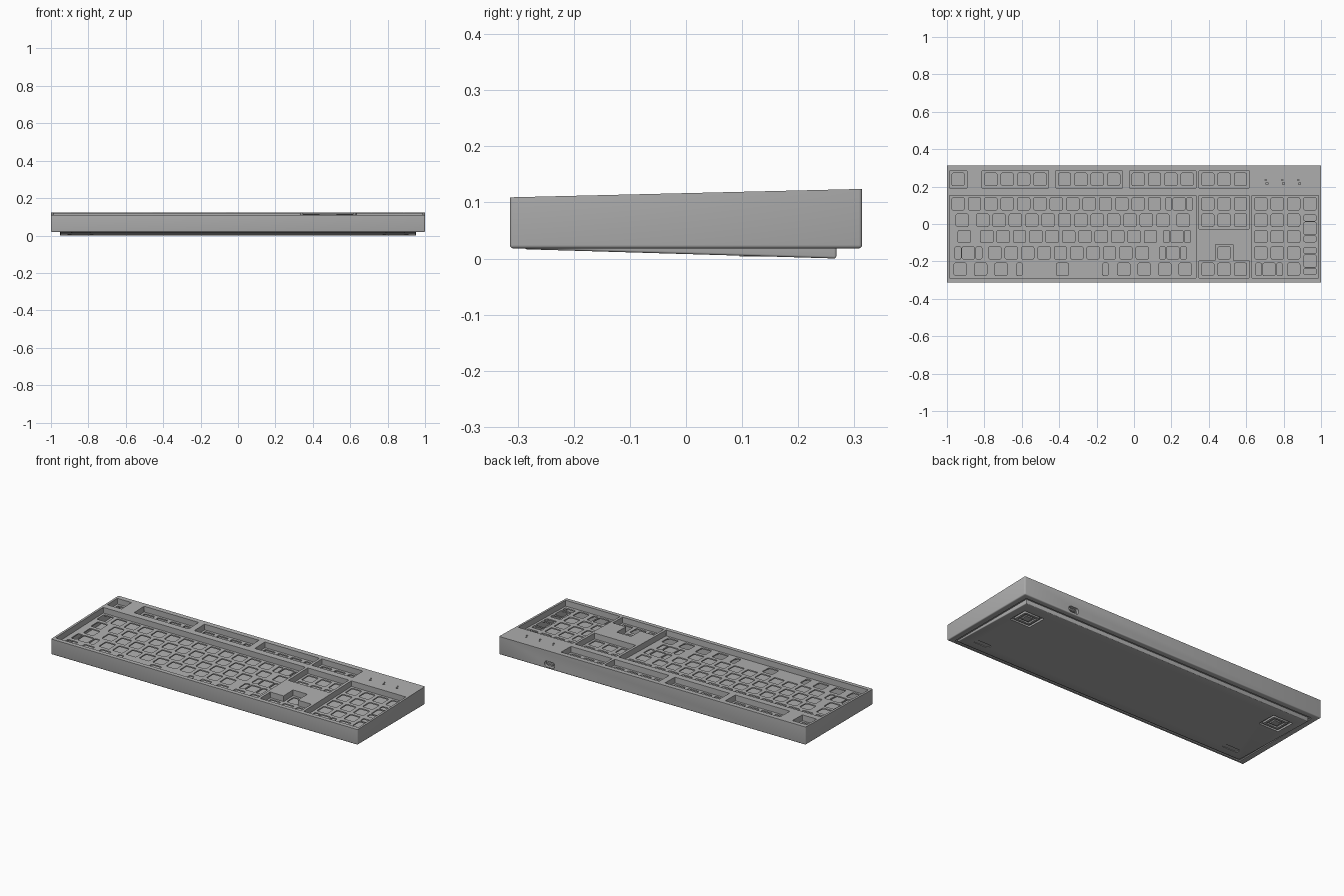
import bpy, bmesh, math
from mathutils import Matrix

default = bpy.data.objects.get("Cube")
if default:
    bpy.data.objects.remove(default, do_unlink=True)

grey = bpy.data.materials.new("matte_grey")
grey.use_nodes = True
grey.diffuse_color = (0.43, 0.43, 0.43, 1)
grey.node_tree.nodes["Principled BSDF"].inputs["Base Color"].default_value = (0.43, 0.43, 0.43, 1)

U = 0.0875                    # key pitch
X0 = -0.984                   # left edge of the key field
TILT = math.atan2(0.015, 0.628)
TOP = Matrix.Translation((0, 0, 0.1165)) @ Matrix.Rotation(TILT, 4, 'X')
DEPTH = 0.034                 # plate level below the rim
ROWS = [0.107 - i * U for i in range(5)]
F_ROW = ROWS[0] + 1.5 * U


def make_object(name, bm, matrix=Matrix()):
    bmesh.ops.transform(bm, matrix=matrix, verts=bm.verts)
    bmesh.ops.recalc_face_normals(bm, faces=bm.faces)
    mesh = bpy.data.meshes.new(name)
    bm.to_mesh(mesh)
    bm.free()
    mesh.materials.append(grey)
    obj = bpy.data.objects.new(name, mesh)
    bpy.context.collection.objects.link(obj)
    return obj


def boxes(name, items, radius=0.0, matrix=Matrix(), axis=2):
    """Boxes (cx, cy, cz, sx, sy, sz), edges along one axis rounded."""
    bm = bmesh.new()
    for cx, cy, cz, sx, sy, sz in items:
        bmesh.ops.create_cube(bm, size=1, matrix=Matrix.Translation((cx, cy, cz))
                              @ Matrix.Diagonal((sx, sy, sz, 1)))
    if radius:
        edges = [e for e in bm.edges
                 if all(abs((e.verts[0].co - e.verts[1].co)[k]) < 1e-5
                        for k in range(3) if k != axis)]
        bmesh.ops.bevel(bm, geom=edges, offset=radius, segments=3,
                        profile=0.5, affect='EDGES')
    return make_object(name, bm, matrix)


def side_prism(name, profile, half_width, bevel):
    """Extrude a y-z outline across x; round every edge below the top."""
    bm = bmesh.new()
    ends = [[bm.verts.new((x, y, z)) for y, z in profile]
            for x in (-half_width, half_width)]
    n = len(profile)
    bm.faces.new(ends[0])
    bm.faces.new(ends[1])
    for i in range(n):
        j = (i + 1) % n
        bm.faces.new((ends[0][i], ends[0][j], ends[1][j], ends[1][i]))
    top = {v for end in ends for v in end[2:]}
    edges = [e for e in bm.edges if not set(e.verts) <= top]
    bmesh.ops.bevel(bm, geom=edges, offset=bevel, segments=3,
                    profile=0.5, affect='EDGES')
    return make_object(name, bm)


def cut(target, cutter):
    mod = target.modifiers.new("cut", 'BOOLEAN')
    mod.operation, mod.solver, mod.object = 'DIFFERENCE', 'EXACT', cutter
    bpy.ops.object.select_all(action='DESELECT')
    bpy.context.view_layer.objects.active = target
    target.select_set(True)
    bpy.ops.object.modifier_apply(modifier=mod.name)
    bpy.data.objects.remove(cutter, do_unlink=True)


def opening(u0, u1, y_top, y_bottom):
    """Rim opening around keys from u0 to u1 pitches."""
    m = 0.006
    return (X0 + (u0 + u1) / 2 * U, (y_top + y_bottom) / 2, 0,
            (u1 - u0) * U + m, y_top - y_bottom + U + m, DEPTH * 2)


# Case shell
case = side_prism("case", [(-0.314, 0.018), (0.314, 0.018), (0.314, 0.124), (-0.314, 0.109)],
                  1.0, 0.006)

# Hollow under the key plate
cut(case, boxes("cavity", [(0, 0, -0.0605, 1.95, 0.57, 0.039)], 0, TOP))

# Rim openings for each key block
blocks = [opening(a, b, F_ROW, F_ROW)
          for a, b in ((0, 1), (2, 6), (6.5, 10.5), (11, 15), (15.25, 18.25))]
blocks += [opening(0, 15, ROWS[0], ROWS[4]), opening(18.5, 22.5, ROWS[0], ROWS[4]),
           opening(15.25, 18.25, ROWS[0], ROWS[1]), opening(15.25, 18.25, ROWS[4], ROWS[4])]
cut(case, boxes("openings", blocks, 0.003, TOP))
cut(case, boxes("arrow_opening", [opening(16.25, 17.25, ROWS[3], ROWS[4])], 0.003, TOP))

# Switch holes: (row y, key centres in pitches)
nav, pad = [15.75, 16.75, 17.75], [19, 20, 21]


def run(start, count):
    return [start + i for i in range(count)]


layout = [
    (F_ROW, [0.5] + run(2.5, 4) + run(7, 4) + run(11.5, 4) + nav),
    (ROWS[0], run(0.5, 13) + [14] + nav + pad + [22]),
    (ROWS[1], [0.75] + run(2, 12) + [14.25] + nav + pad),
    (ROWS[2], [0.875] + run(2.25, 11) + [13.875] + pad),
    (ROWS[3], [1.125] + run(2.75, 10) + [13.625, 16.75] + pad),
    (ROWS[4], [0.625, 1.875, 3.125, 6.875, 10.625, 11.875, 13.125, 14.375]
     + nav + [19.5, 21]),
    ((ROWS[1] + ROWS[2]) / 2, [22]),
    ((ROWS[3] + ROWS[4]) / 2, [22]),
]
HOLE, SLOT, ARM = 0.066, 0.032, 0.056
holes = [(X0 + u * U, y, -DEPTH, HOLE, HOLE, 0.03) for y, keys in layout for u in keys]

# Stabiliser slots beside the wide and tall keys
wide = [(0, 14, ARM), (2, 13.875, ARM), (3, 1.125, ARM), (3, 13.625, ARM),
        (4, 19.5, ARM), (4, 6.875, 0.23)]
for row, u, arm in wide:
    holes += [(X0 + u * U + s * arm, ROWS[row], -DEPTH, SLOT, HOLE, 0.03) for s in (-1, 1)]
for y, keys in layout[-2:]:
    holes += [(X0 + 22 * U, y + s * ARM, -DEPTH, HOLE, SLOT, 0.03) for s in (-1, 1)]
cut(case, boxes("switch_holes", holes, 0.008, TOP))

# Indicator light holes
lights = []
for x in (0.712, 0.8, 0.886):
    lights += [(x, 0.216, 0, 0.011, 0.011, 0.03), (x - 0.008, 0.235, 0, 0.007, 0.007, 0.03)]
cut(case, boxes("light_holes", lights, 0.002, TOP))

# Cable port in the back wall
cut(case, boxes("port", [(0.67, 0.314, 0.045, 0.066, 0.036, 0.034)], 0.014, axis=1))
boxes("port_tongue", [(0.67, 0.3, 0.045, 0.036, 0.016, 0.008)])

# Groove around the base
cut(case, boxes("base_recess", [(0, -0.008, 0.012, 1.93, 0.58, 0.024)], 0.01))

# Wedge-shaped base with foot wells and front pad slots
base = side_prism("base", [(-0.288, 0.0165), (0.268, 0.0), (0.268, 0.026), (-0.288, 0.026)],
                  0.952, 0.004)
sides = (-0.84, 0.84)
cut(base, boxes("foot_wells", [(x, 0.14, 0, 0.13, 0.12, 0.03) for x in sides], 0.006))
cut(base, boxes("pad_slots", [(x, -0.22, 0.008, 0.1, 0.03, 0.02) for x in sides], 0.01))

# Rear feet, each a hollow frame with a central block
feet = boxes("rear_feet", [(x, 0.14, 0.013, 0.1, 0.09, 0.018) for x in sides], 0.006)
cut(feet, boxes("foot_hollows", [(x, 0.14, 0, 0.074, 0.064, 0.024) for x in sides], 0.004))
boxes("foot_cores", [(x, 0.14, 0.012, 0.045, 0.04, 0.014) for x in sides], 0.003)

# Smooth rounded edges, keep the rest crisp
for obj in (case, base, feet):
    bpy.ops.object.select_all(action='DESELECT')
    obj.select_set(True)
    bpy.context.view_layer.objects.active = obj
    bpy.ops.object.shade_smooth_by_angle(angle=math.radians(35))
